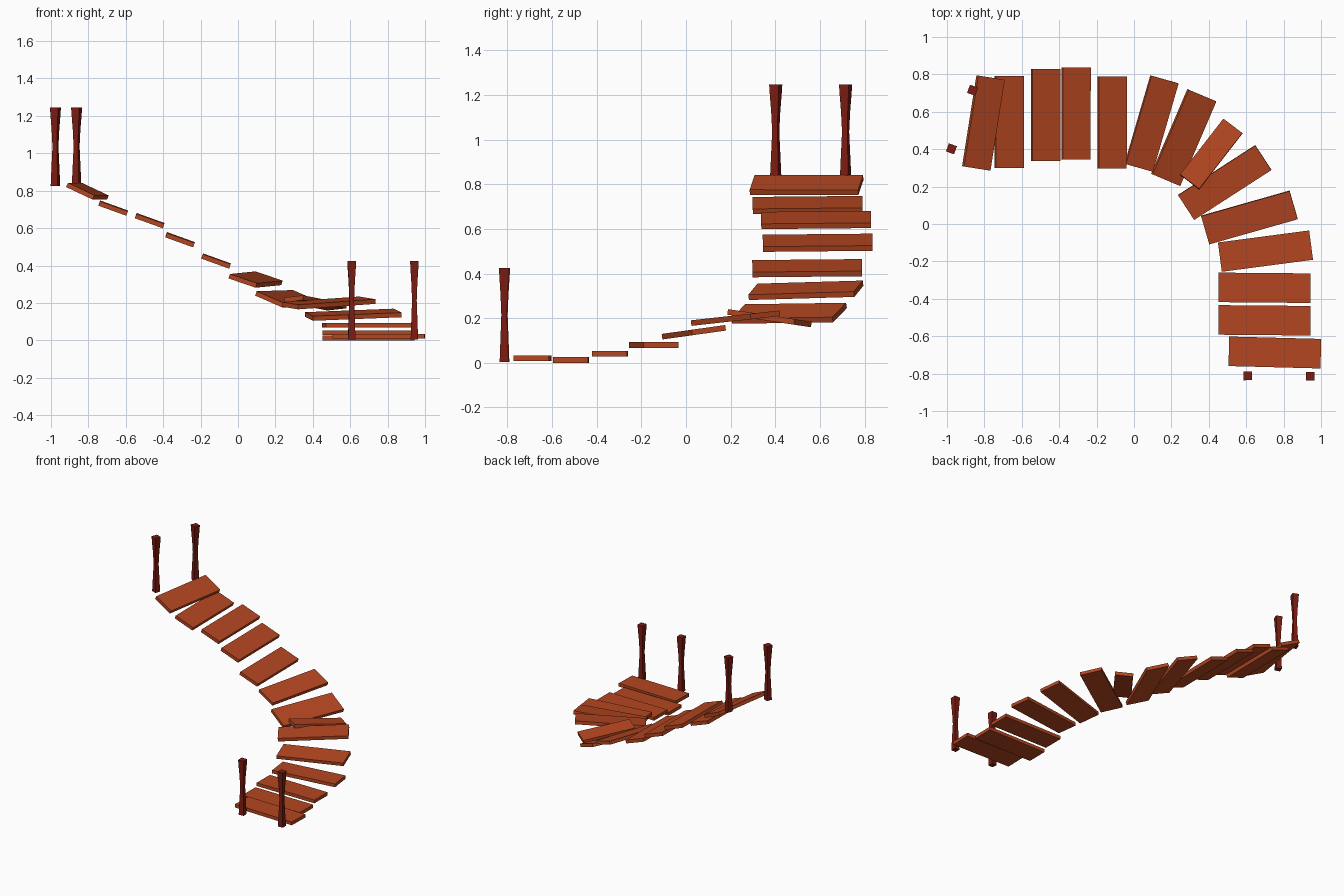
import bpy, bmesh
from math import radians
from mathutils import Matrix, Vector

if "Cube" in bpy.data.objects:
    bpy.data.objects.remove(bpy.data.objects["Cube"])


def material(name, color):
    m = bpy.data.materials.new(name)
    m.diffuse_color = color
    m.use_nodes = True
    m.node_tree.nodes["Principled BSDF"].inputs["Base Color"].default_value = m.diffuse_color
    return m


WOOD = material("plank_wood", (0.46, 0.062, 0.015, 1))
DARK = material("dark_red_wood", (0.2, 0.012, 0.006, 1))


def add_object(name, bm, mat, matrix):
    bmesh.ops.recalc_face_normals(bm, faces=bm.faces)
    mesh = bpy.data.meshes.new(name)
    bm.to_mesh(mesh)
    bm.free()
    mesh.materials.append(mat)
    ob = bpy.data.objects.new(name, mesh)
    ob.matrix_world = matrix
    bpy.context.collection.objects.link(ob)
    return ob


def plank(name, x, y, z, yaw, sx, sy, length=0.492, width=0.155, thick=0.025):
    """Board lying across the path, tilted to the slopes dz/dx and dz/dy."""
    bm = bmesh.new()
    bmesh.ops.create_cube(bm, size=1)
    bmesh.ops.scale(bm, vec=(length, width, thick), verts=bm.verts)
    normal = Vector((-sx, -sy, 1)).normalized()
    tilt = Vector((0, 0, 1)).rotation_difference(normal).to_matrix().to_4x4()
    add_object(name, bm, WOOD,
               Matrix.Translation((x, y, z)) @ tilt @ Matrix.Rotation(radians(yaw), 4, 'Z'))


def post(name, x, y, z, yaw):
    """Four-sided post, narrow in the middle and flared at the head."""
    profile = [(0, 0.020), (0.1, 0.0165), (0.21, 0.0125), (0.3, 0.016),
               (0.38, 0.021), (0.42, 0.023)]
    bm = bmesh.new()
    rings = [[bm.verts.new((r * a, r * b, h)) for a, b in
              ((-1, -1), (1, -1), (1, 1), (-1, 1))] for h, r in profile]
    for lo, hi in zip(rings, rings[1:]):
        for i in range(4):
            j = (i + 1) % 4
            bm.faces.new((lo[i], lo[j], hi[j], hi[i]))
    bm.faces.new(rings[0])
    bm.faces.new(rings[-1])
    add_object(name, bm, DARK,
               Matrix.Translation((x, y, z)) @ Matrix.Rotation(radians(yaw), 4, 'Z'))


# Walkway boards, bottom to top: x, y, z, yaw, slope x, slope y
boards = [
    (0.753, -0.687, 0.021, -1.5, 0, 0),
    (0.698, -0.515, 0.0125, -0.5, 0, 0),
    (0.698, -0.341, 0.041, -0.5, 0, 0),
    (0.703, -0.145, 0.080, 7.5, 0, 0),
    (0.617, 0.035, 0.137, 16, 0, 0.14),
    (0.485, 0.222, 0.200, 33, 0, 0.11),
    (0.413, 0.374, 0.200, 52.5, 0, -0.15),
    (0.266, 0.462, 0.222, 67, -0.365, 0.17),
    (0.094, 0.537, 0.325, 74, -0.31, 0.12),
    (-0.117, 0.543, 0.424, 90, -0.36, 0.01),
    (-0.310, 0.590, 0.538, 90, -0.36, 0.01),
    (-0.472, 0.583, 0.640, 90, -0.36, 0.01),
    (-0.667, 0.545, 0.707, 90, -0.36, 0.01),
    (-0.805, 0.540, 0.797, 81, -0.46, 0.07),
]
for i, b in enumerate(boards):
    if i == 6:      # short board tucked under its neighbours in the bend
        plank("short_plank", *b, length=0.38, width=0.128)
    else:
        plank(f"plank_{i + 1:02d}", *b, width=0.172 if i == 7 else 0.158)

# End posts, a pair at the bottom and a pair at the top
post("lower_post_left", 0.608, -0.812, 0.004, 2)
post("lower_post_right", 0.943, -0.815, 0.004, 0)
post("upper_post_front", -0.976, 0.402, 0.826, -20)
post("upper_post_back", -0.863, 0.715, 0.826, -20)
